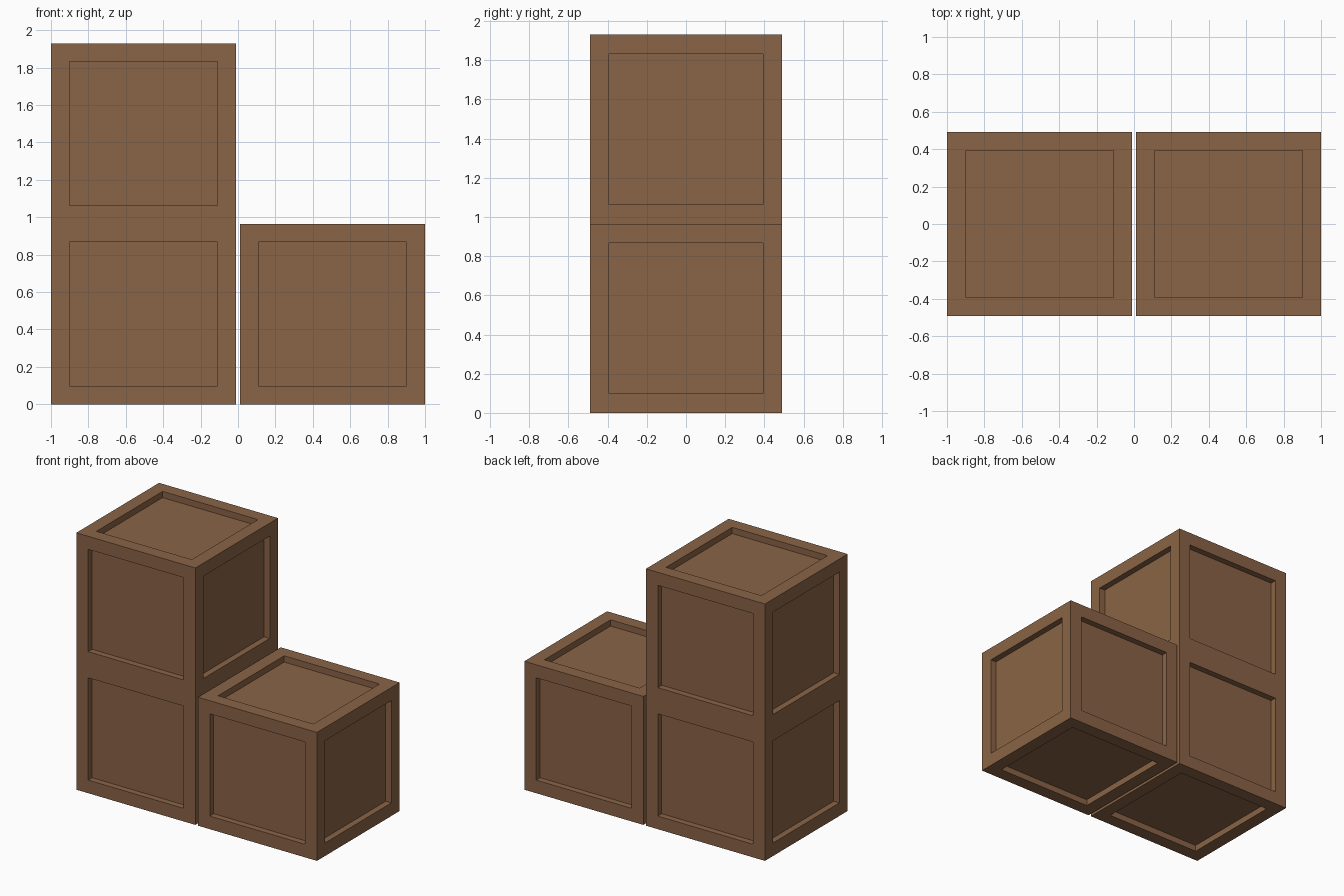
import bpy
import bmesh
from mathutils import Vector

default = bpy.data.objects.get("Cube")
if default:
    bpy.data.objects.remove(default, do_unlink=True)

SIZE = Vector((0.989, 0.982, 0.965))
BORDER = 0.139
DEPTH = 0.047

# Brown wood
wood = bpy.data.materials.new("brown_wood")
wood.use_nodes = True
colour = (0.255, 0.127, 0.061, 1)
wood.diffuse_color = colour
wood.node_tree.nodes["Principled BSDF"].inputs["Base Color"].default_value = colour


def crate(name, x, z):
    """Box with a sunken square panel on each of its six sides."""
    bm = bmesh.new()
    bmesh.ops.create_cube(bm, size=1)
    bmesh.ops.scale(bm, vec=SIZE, verts=bm.verts)
    sides = bm.faces[:]
    bmesh.ops.inset_individual(bm, faces=sides, thickness=BORDER)
    # Straight recess walls: second inset with no width, then push inward
    bm.normal_update()
    for side in sides:
        inward = -side.normal * DEPTH
        panel = bmesh.ops.extrude_discrete_faces(bm, faces=[side])["faces"][0]
        bmesh.ops.translate(bm, vec=inward, verts=panel.verts)
    bmesh.ops.recalc_face_normals(bm, faces=bm.faces)
    mesh = bpy.data.meshes.new(name)
    bm.to_mesh(mesh)
    bm.free()
    mesh.materials.append(wood)
    obj = bpy.data.objects.new(name, mesh)
    obj.location = (x, 0, z + SIZE.z / 2)
    bpy.context.collection.objects.link(obj)


# Two stacked crates and a single one beside them
offset = 1 - SIZE.x / 2
crate("lower_crate", -offset, 0)
crate("upper_crate", -offset, SIZE.z)
crate("side_crate", offset, 0)
